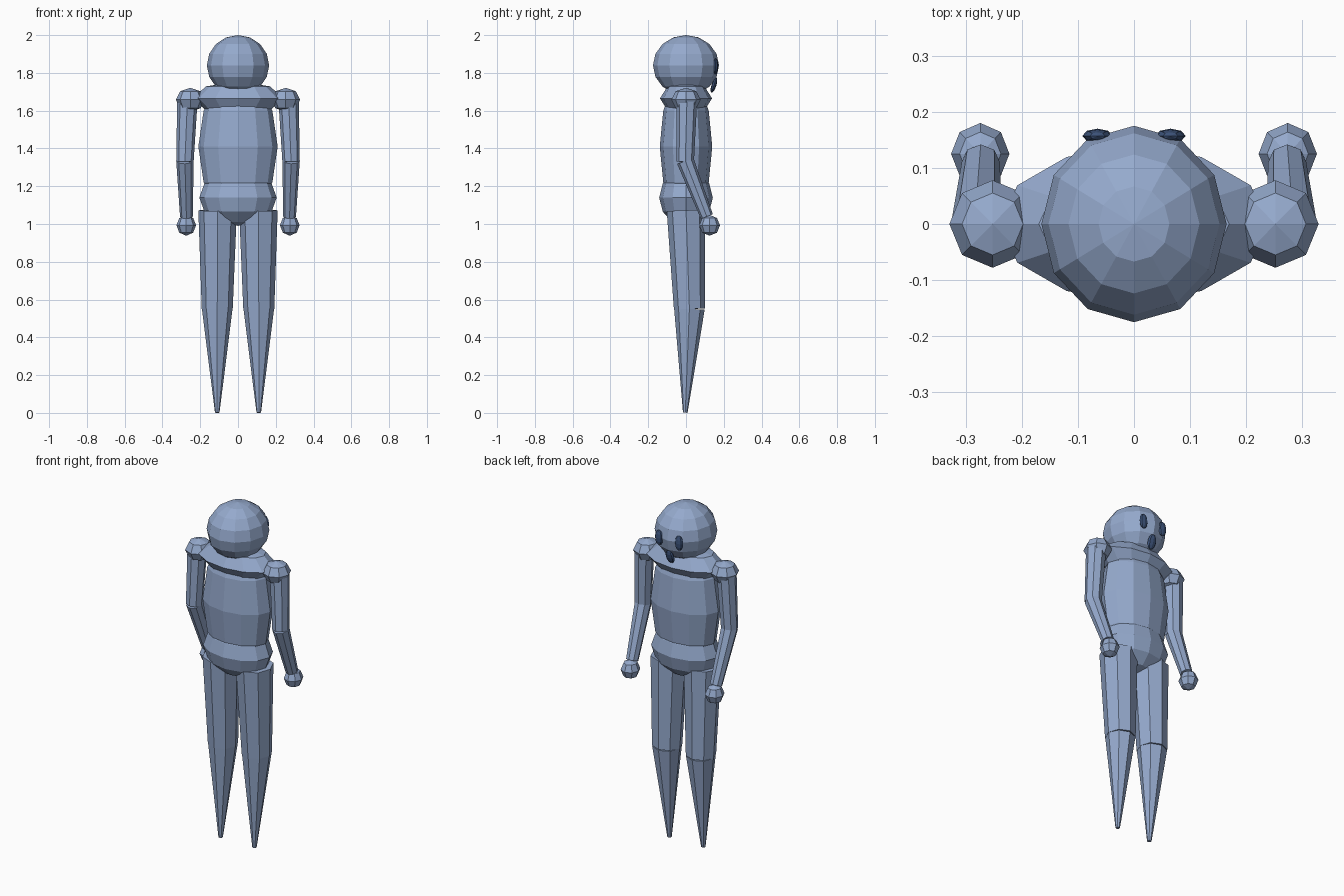
import bpy
import math
from mathutils import Vector

if "Cube" in bpy.data.objects:
    bpy.data.objects.remove(bpy.data.objects["Cube"])


def material(name, rgb):
    m = bpy.data.materials.new(name)
    m.diffuse_color = (*rgb, 1)
    m.use_nodes = True
    m.node_tree.nodes["Principled BSDF"].inputs["Base Color"].default_value = m.diffuse_color
    return m


BODY = material("body_blue", (0.30, 0.40, 0.61))
FACE = material("face_dark_blue", (0.045, 0.085, 0.19))


def ball(name, centre, radii, segments, rings, mat=BODY, tilt=0):
    """Faceted ellipsoid with a vertex line on the y axis."""
    bpy.ops.mesh.primitive_uv_sphere_add(segments=segments, ring_count=rings, radius=1,
                                         location=centre, rotation=(tilt, 0, 0))
    ob = bpy.context.object
    ob.name = name
    ob.scale = radii
    ob.data.materials.append(mat)
    return ob


def limb(name, start, end, r_start, r_end):
    """Eight-sided tapered tube between two points."""
    a, b = Vector(start), Vector(end)
    d = b - a
    bpy.ops.mesh.primitive_cone_add(vertices=8, radius1=r_end, radius2=r_start,
                                    depth=d.length, location=(a + b) / 2)
    ob = bpy.context.object
    ob.name = name
    ob.rotation_mode = 'QUATERNION'
    ob.rotation_quaternion = Vector((0, 0, 1)).rotation_difference(-d)
    ob.data.materials.append(BODY)
    return ob


# Head and trunk
ball("head", (0, 0, 1.84), (0.165, 0.175, 0.16), 12, 8)
ball("shoulder_yoke", (0, 0, 1.665), (0.24, 0.138, 0.09), 12, 4)
ball("chest", (0, 0, 1.41), (0.21, 0.139, 0.38), 12, 6)
ball("hips", (0, 0, 1.14), (0.205, 0.142, 0.15), 12, 6)

# Face, on the +y side
ball("mouth", (0, 0.148, 1.735), (0.028, 0.013, 0.042), 8, 6, FACE, math.radians(-18))

for side, s in (("left", -1), ("right", 1)):
    ball(side + "_eye", (s * 0.065, 0.157, 1.835), (0.027, 0.013, 0.044), 8, 6, FACE)

    # Arm
    ball(side + "_shoulder", (s * 0.252, 0, 1.658), (0.077, 0.078, 0.063), 8, 4)
    limb(side + "_upper_arm", (s * 0.268, 0.005, 1.655), (s * 0.281, -0.004, 1.33), 0.054, 0.046)
    limb(side + "_forearm", (s * 0.281, -0.004, 1.335), (s * 0.273, 0.11, 1.04), 0.046, 0.034)
    ball(side + "_hand", (s * 0.274, 0.125, 0.993), (0.052, 0.055, 0.055), 8, 4)

    # Leg
    limb(side + "_thigh", (s * 0.108, 0, 1.072), (s * 0.11, 0.018, 0.55), 0.102, 0.082)
    limb(side + "_shin", (s * 0.11, 0.018, 0.55), (s * 0.11, -0.004, 0.001), 0.081, 0.012)
